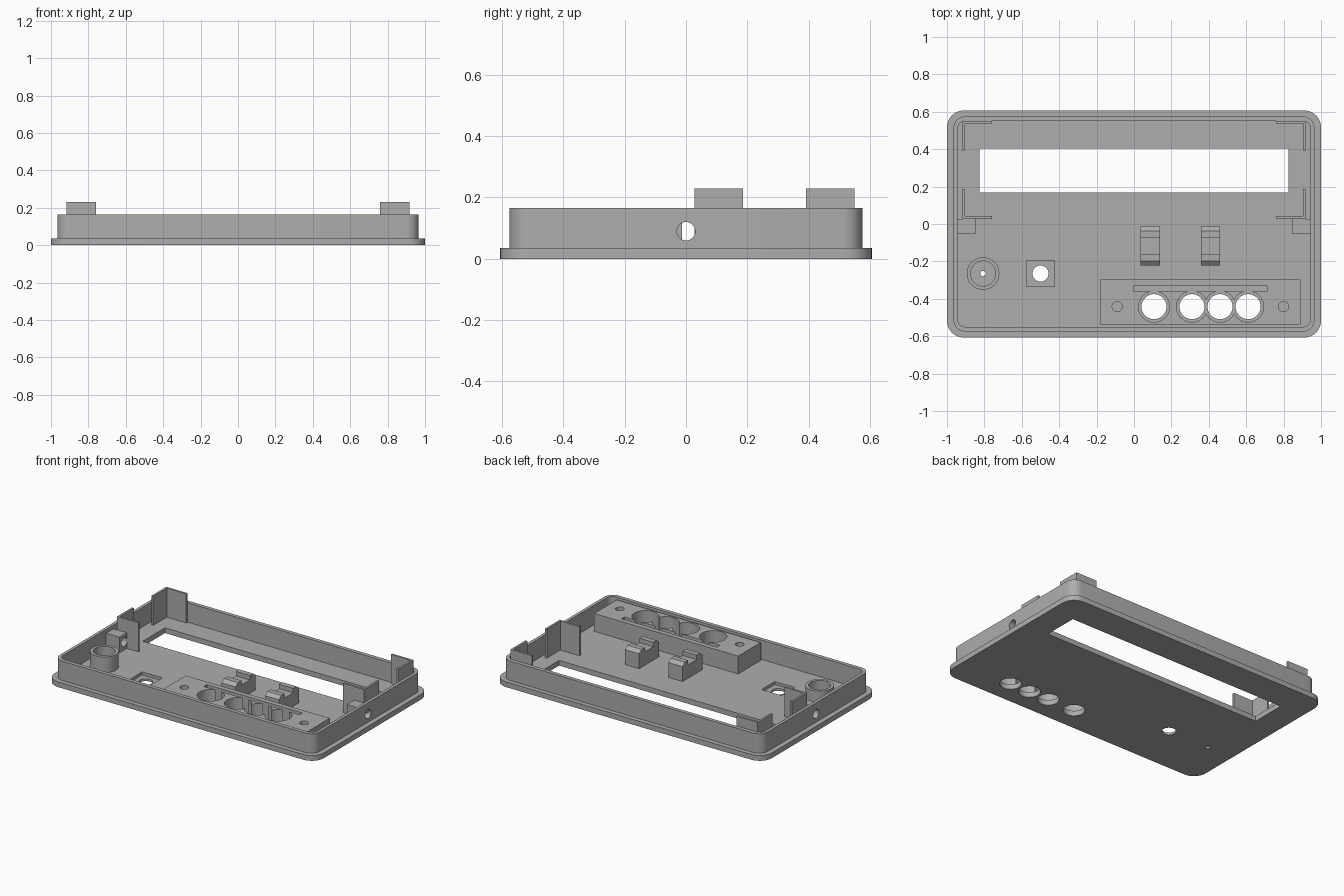
import bpy, bmesh
from math import sin, cos, pi
from mathutils import Matrix

cube = bpy.data.objects.get("Cube")
if cube:
    bpy.data.objects.remove(cube, do_unlink=True)

GREY = (0.42, 0.42, 0.42, 1)
grey = bpy.data.materials.new("plain grey plastic")
grey.use_nodes = True
grey.diffuse_color = GREY
grey.node_tree.nodes["Principled BSDF"].inputs["Base Color"].default_value = GREY

FLOOR = 0.035
RIM = 0.165


def prism(name, outline, z0, z1, matrix=Matrix()):
    """Extrude a flat outline from z0 to z1, then place it with a matrix."""
    bm = bmesh.new()
    face = bm.faces.new([bm.verts.new((x, y, z0)) for x, y in outline])
    top = bmesh.ops.extrude_face_region(bm, geom=[face])["geom"]
    bmesh.ops.translate(bm, vec=(0, 0, z1 - z0),
                        verts=[v for v in top if isinstance(v, bmesh.types.BMVert)])
    bmesh.ops.transform(bm, matrix=matrix, verts=bm.verts)
    bmesh.ops.recalc_face_normals(bm, faces=bm.faces)
    mesh = bpy.data.meshes.new(name)
    bm.to_mesh(mesh)
    bm.free()
    mesh.materials.append(grey)
    obj = bpy.data.objects.new(name, mesh)
    bpy.context.collection.objects.link(obj)
    return obj


def rect(x0, x1, y0, y1):
    return [(x0, y0), (x1, y0), (x1, y1), (x0, y1)]


def circle(x, y, r, n=40):
    return [(x + r * cos(2 * pi * i / n), y + r * sin(2 * pi * i / n)) for i in range(n)]


def rounded(hx, hy, r, n=8):
    corners = [(hx - r, hy - r), (r - hx, hy - r), (r - hx, r - hy), (hx - r, r - hy)]
    return [(cx + r * cos((k + i / n) * pi / 2), cy + r * sin((k + i / n) * pi / 2))
            for k, (cx, cy) in enumerate(corners) for i in range(n + 1)]


def cut(obj, outline, z0, z1, matrix=Matrix()):
    cutter = prism("cutter", outline, z0, z1, matrix)
    cutter.hide_render = True
    mod = obj.modifiers.new("cut", 'BOOLEAN')
    mod.operation, mod.solver, mod.object = 'DIFFERENCE', 'EXACT', cutter
    bpy.context.view_layer.objects.active = obj
    bpy.ops.object.modifier_apply(modifier=mod.name)
    bpy.data.objects.remove(cutter, do_unlink=True)


ALONG_X = Matrix.Rotation(pi / 2, 4, 'Y')
SIDE_HOLE = circle(-0.09, 0, 0.03)
BUTTON_X = (0.107, 0.31, 0.46, 0.61)
BUTTON_Y = -0.442
POST = (-0.807, -0.265)
SOCKET = (-0.5, -0.265)

# Face plate with display window, button holes and sensor holes
plate = prism("face_plate", rounded(1, 0.607, 0.09), 0, FLOOR)
cut(plate, rect(-0.825, 0.825, 0.168, 0.404), -1, 1)
for x in BUTTON_X:
    cut(plate, circle(x, BUTTON_Y, 0.067), -1, 1)
cut(plate, circle(*POST, 0.015, 16), -1, 1)
cut(plate, circle(*SOCKET, 0.043), -1, 1)
cut(plate, rect(-0.575, -0.425, -0.335, -0.195), 0.015, 1)

# Surrounding wall with a hole through each side
wall = prism("outer_wall", rounded(0.966, 0.576, 0.065), FLOOR, RIM)
cut(wall, rounded(0.945, 0.55, 0.045), -1, 1)
cut(wall, SIDE_HOLE, -2, 2, ALONG_X)

# Button block with counterbores, board slot and screw holes
block = prism("button_block", rect(-0.18, 0.89, -0.537, -0.297), FLOOR, 0.155)
for x in BUTTON_X:
    cut(block, circle(x, BUTTON_Y, 0.083), -1, 1)
for x in (-0.09, 0.80):
    cut(block, circle(x, BUTTON_Y, 0.027, 24), -1, 1)
cut(block, rect(0, 0.71, -0.362, -0.33), -1, 1)

# Hollow round post
post = prism("round_post", circle(*POST, 0.087), FLOOR, 0.14)
cut(post, circle(*POST, 0.067), -1, 1)

# Corner brackets and side bosses, mirrored left and right
for side, s in (("right", -1), ("left", 1)):
    for end, y, d in (("back", 0.55, -1), ("front", 0.028, 1)):
        t, arm = 0.014, 0.158
        steps = [(0.918, 0), (0.76, 0), (0.76, t), (0.918 - t, t),
                 (0.918 - t, arm), (0.918, arm)]
        prism(f"{side}_{end}_bracket", [(s * x, y + d * v) for x, v in steps], FLOOR, 0.23)
    boss = prism(f"{side}_boss", rect(*sorted((s * 0.845, s * 0.946)), -0.05, 0.028),
                 FLOOR, 0.14)
    cut(boss, SIDE_HOLE, -2, 2, ALONG_X)

# Cradles: one notched profile in the y-z plane, extruded along x
half = [(0.105, FLOOR), (0.105, 0.135), (0.08, 0.155), (0.045, 0.155), (0.045, 0.125)]
profile = half + [(-v, z) for v, z in reversed(half)]
YZ_TO_X = Matrix(((0, 0, 1, 0), (1, 0, 0, -0.118), (0, 1, 0, 0), (0, 0, 0, 1)))
for name, x in (("right_cradle", 0.035), ("left_cradle", 0.357)):
    prism(name, profile, x, x + 0.104, YZ_TO_X)

# Smooth the round surfaces, keep the edges sharp
bpy.ops.object.select_all(action='DESELECT')
for obj in bpy.context.collection.objects:
    if obj.type == 'MESH':
        obj.select_set(True)
        bpy.context.view_layer.objects.active = obj
bpy.ops.object.shade_smooth_by_angle(angle=pi / 6)
